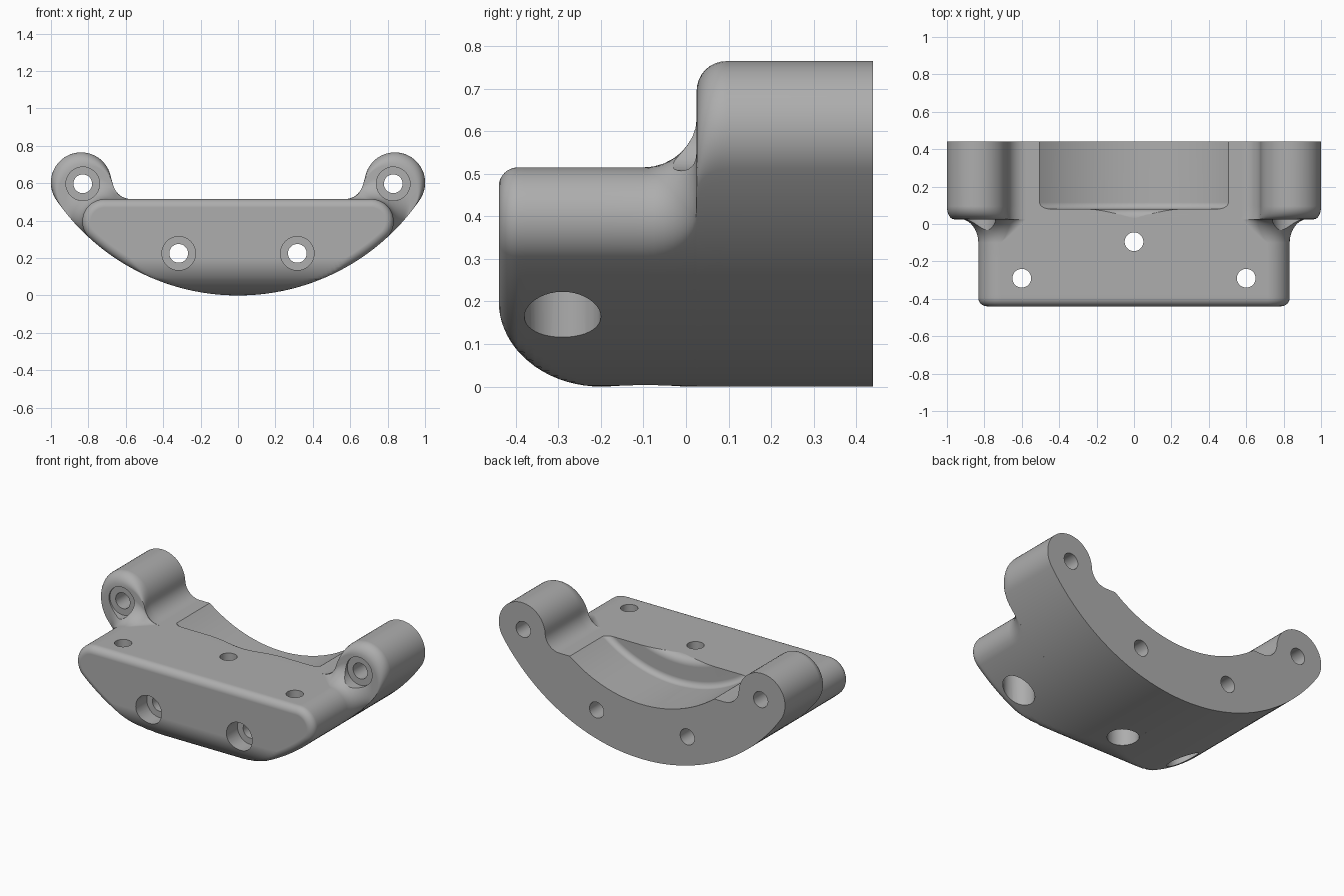
import bpy, bmesh
from math import sin, cos, pi, sqrt, atan2, radians
from mathutils import Vector

cube = bpy.data.objects.get("Cube")
if cube:
    bpy.data.objects.remove(cube)

R = 1.18          # radius of the curved underside
SHELF = 0.515     # height of the flat shelf
FILLET = 0.1      # fillet between shelf and side lugs
RISE = 0.25       # height of the lugs above the shelf
FRONT, BACK = -0.44, 0.44

grey = bpy.data.materials.new("satin grey")
grey.use_nodes = True
colour = (0.42, 0.42, 0.42, 1)
grey.diffuse_color = colour
grey.node_tree.nodes["Principled BSDF"].inputs["Base Color"].default_value = colour


def make_object(name, bm):
    bmesh.ops.remove_doubles(bm, verts=bm.verts, dist=1e-5)
    bmesh.ops.recalc_face_normals(bm, faces=bm.faces)
    mesh = bpy.data.meshes.new(name)
    bm.to_mesh(mesh)
    bm.free()
    mesh.materials.append(grey)
    ob = bpy.data.objects.new(name, mesh)
    bpy.context.collection.objects.link(ob)
    return ob


def loft(bm, sections):
    """Skin closed rings of equal length and cap both ends."""
    rings = [[bm.verts.new(p) for p in s] for s in sections]
    n = len(rings[0])
    for a, b in zip(rings, rings[1:]):
        for i in range(n):
            j = (i + 1) % n
            bm.faces.new((a[i], a[j], b[j], b[i]))
    bm.faces.new(rings[0])
    bm.faces.new(rings[-1])


def arc(cx, cz, r, a, b, n):
    """Arc points; angles are measured from straight down towards +x."""
    steps = [a + (b - a) * i / n for i in range(n + 1)]
    return [(cx + r * sin(t), cz - r * cos(t)) for t in steps]


def section(y, s, inset):
    """Cross-section at y: s blends front shelf (0) to full lug (1)."""
    cz = 0.395 + 0.208 * s
    r = 0.12 + 0.042 * s
    cx = sqrt((R - r) ** 2 - (R - cz) ** 2)
    phi = atan2(cx, R - cz)
    r -= inset
    fz = SHELF - inset + FILLET
    dx = sqrt(max(0, (r + FILLET) ** 2 - (fz - cz) ** 2))
    turn = pi + atan2(dx, fz - cz)
    half = arc(0, R, R - inset, 0, phi, 32)[:-1]
    half += arc(cx, cz, r, phi, turn, 28)
    half += arc(cx - dx, fz, FILLET, turn - pi, 0, 10)[1:]
    ring = half + [(-x, z) for x, z in reversed(half[1:])]
    # rounded lower front edge
    low = 0
    if y < -0.2:
        low = 0.2 - 0.2 * sqrt(max(0, 1 - ((y + 0.2) / 0.24) ** 2))
    return [(x, y, max(z, low)) for x, z in ring]


# Stations along the depth: (y, blend, inset)
quarter = [i * pi / 16 for i in range(9)]
stations = [(FRONT + 0.045 * (1 - cos(t)), 0, 0.045 * (1 - sin(t))) for t in quarter]
stations += [(-0.395 + 0.0195 * i, 0, 0) for i in range(1, 11)]
stations += [(-0.1 + 0.125 * sin(t), 0.12 * (1 - cos(t)) / RISE, 0) for t in quarter]
stations += [(0.025 + 0.07 * (1 - cos(t)), (0.18 + 0.07 * sin(t)) / RISE, 0) for t in quarter]
stations.append((BACK, 1, 0))

bm = bmesh.new()
loft(bm, [section(*s) for s in stations])
body = make_object("curved_bracket_body", bm)

# Cutters: turned shapes for the recess and the stepped screw holes
cut = bmesh.new()


def turn_shape(profile, origin, axis, n=40):
    """Turn (distance, radius) pairs around an axis through origin."""
    axis = Vector(axis)
    u = axis.orthogonal().normalized()
    v = axis.cross(u)
    base = Vector(origin)
    loft(cut, [[base + axis * d + (u * cos(2 * pi * i / n) + v * sin(2 * pi * i / n)) * r
                for i in range(n)] for d, r in profile])


def screw_hole(origin, axis, start, step, end):
    turn_shape([(start, 0.09), (step, 0.09), (step, 0.05), (end, 0.05)], origin, axis)


Y, Z = (0, 1, 0), (0, 0, 1)
inner = R - SHELF
recess = [(0.02, inner - 0.01)]
recess += [(0.03 + 0.05 * sin(t), inner + 0.05 * (1 - cos(t))) for t in quarter]
recess += [(0.08 + 0.035 * (1 - cos(t)), 0.8 + 0.035 * sin(t)) for t in quarter]
recess.append((0.6, 0.835))
turn_shape(recess, (0, 0, R), Y, 160)

for side in (-1, 1):
    screw_hole((side * 0.83, 0, 0.597), Y, -0.6, 0.035, 0.6)
    screw_hole((side * 0.317, 0, 0.225), Y, -0.6, -0.33, 0.6)
    screw_hole((side * 0.6, -0.29, 0), Z, -0.2, 0.33, 0.8)
screw_hole((0, -0.095, 0), Z, -0.2, 0.33, 0.8)

cutter = make_object("hole_cutter", cut)
cutter.hide_render = True

# Cut, then shade smooth with sharp edges kept
bpy.ops.object.select_all(action="DESELECT")
body.select_set(True)
bpy.context.view_layer.objects.active = body
mod = body.modifiers.new("holes", "BOOLEAN")
mod.operation = "DIFFERENCE"
mod.solver = "EXACT"
mod.object = cutter
bpy.ops.object.modifier_apply(modifier=mod.name)
bpy.data.objects.remove(cutter)
bpy.ops.object.shade_smooth_by_angle(angle=radians(30))
weighted = body.modifiers.new("clean_shading", "WEIGHTED_NORMAL")
weighted.keep_sharp = True
